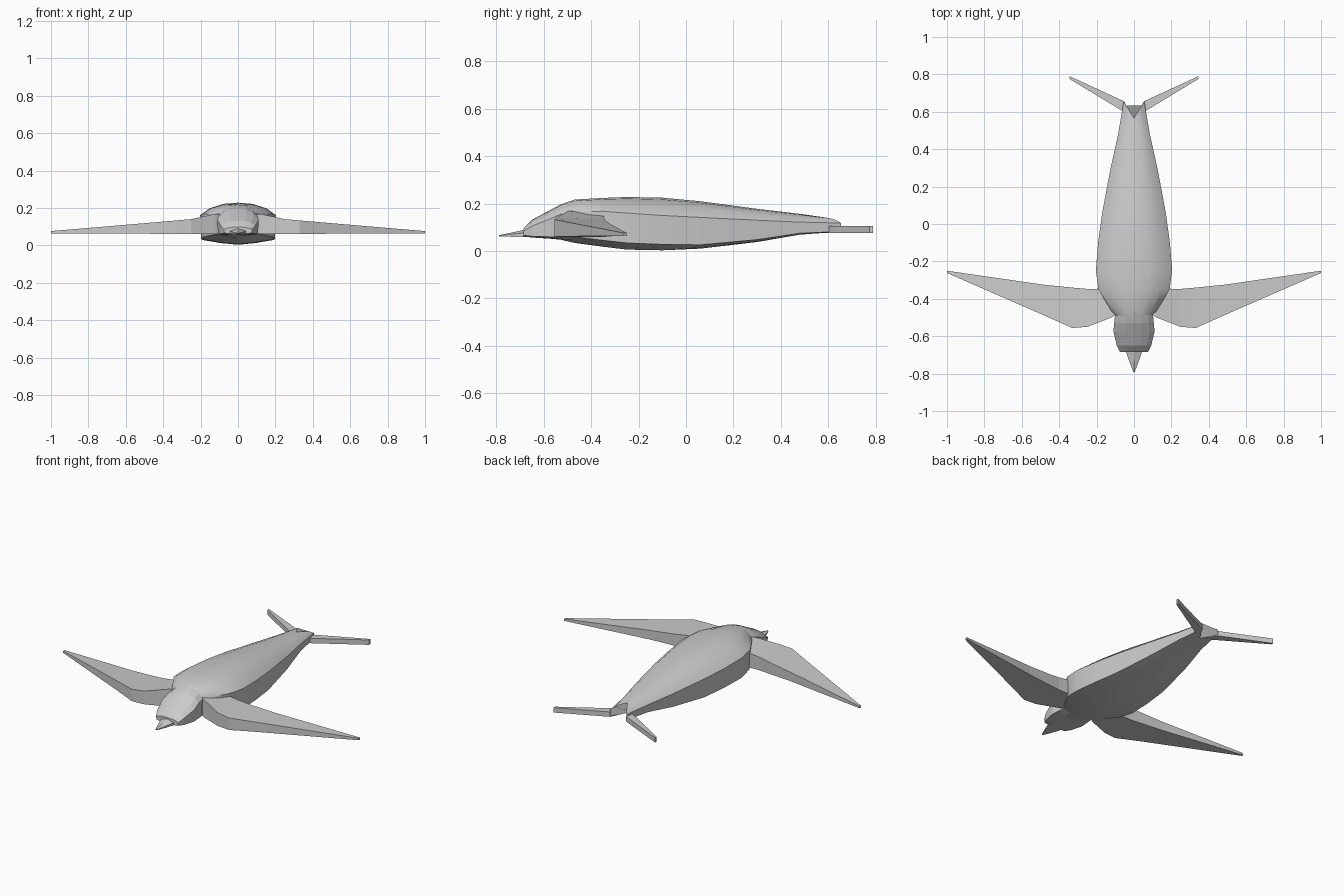
import bpy, bmesh


def finish(name, bm, angle=None, mirror=False):
    bmesh.ops.recalc_face_normals(bm, faces=bm.faces)
    me = bpy.data.meshes.new(name)
    bm.to_mesh(me)
    bm.free()
    ob = bpy.data.objects.new(name, me)
    bpy.context.collection.objects.link(ob)
    if mirror:
        ob.modifiers.new("mirror", 'MIRROR').use_clip = True
    if angle:
        bpy.context.view_layer.objects.active = ob
        ob.select_set(True)
        bpy.ops.object.shade_smooth_by_angle(angle=angle)
        ob.select_set(False)
    return ob


def loft(name, rings, angle=None):
    """Skin closed rings of equal size, capping both ends."""
    bm = bmesh.new()
    loops = [[bm.verts.new(p) for p in r] for r in rings]
    n = len(loops[0])
    for a, b in zip(loops, loops[1:]):
        for i in range(n):
            j = (i + 1) % n
            bm.faces.new((a[i], a[j], b[j], b[i]))
    bm.faces.new(loops[0])
    bm.faces.new(loops[-1])
    return finish(name, bm, angle)


def section(y, w, top, shoulder, edge, bottom, notch=0):
    """Bird cross-section: flat keel, upright sides, rounded back."""
    half = [(0.5 * w, (edge + bottom) / 2 - 0.003, y - notch / 2),
            (0.97 * w, edge, y), (w, shoulder, y),
            (0.75 * w, shoulder + (top - shoulder) * 0.55, y - notch * 0.25),
            (0.4 * w, shoulder + (top - shoulder) * 0.9, y - notch * 0.6)]
    pts = [(0, y - notch, bottom)] + [(x, yy, z) for x, z, yy in half]
    pts += [(0, y - notch, top)] + [(-x, yy, z) for x, z, yy in reversed(half)]
    return pts


# Body and forked rump
loft("body", [section(*s) for s in (
    (-0.53, 0.07, 0.195, 0.15, 0.065, 0.05),
    (-0.47, 0.118, 0.217, 0.165, 0.06, 0.034),
    (-0.35, 0.19, 0.224, 0.168, 0.045, 0.018),
    (-0.25, 0.204, 0.228, 0.16, 0.034, 0.006),
    (-0.10, 0.192, 0.225, 0.15, 0.028, 0.003),
    (0.06, 0.17, 0.21, 0.142, 0.026, 0.01),
    (0.30, 0.125, 0.178, 0.13, 0.048, 0.038),
    (0.48, 0.085, 0.157, 0.122, 0.075, 0.069),
    (0.655, 0.055, 0.142, 0.118, 0.083, 0.08, 0.09))], 0.6)

# Head, faceted
loft("head", [section(*s) for s in (
    (-0.685, 0.075, 0.098, 0.085, 0.066, 0.063),
    (-0.65, 0.092, 0.132, 0.105, 0.062, 0.058),
    (-0.575, 0.11, 0.172, 0.135, 0.06, 0.052),
    (-0.53, 0.106, 0.196, 0.155, 0.06, 0.048),
    (-0.47, 0.10, 0.217, 0.165, 0.06, 0.034))])

# Beak
loft("beak", [[(-w, y, b), (w, y, b), (w, y, m), (0, y, t), (-w, y, m)]
              for y, w, b, m, t in ((-0.66, 0.05, 0.06, 0.08, 0.095),
                                    (-0.73, 0.027, 0.06, 0.071, 0.079),
                                    (-0.79, 0.004, 0.061, 0.065, 0.067))])

# Wings: spanwise stations (x, leading y, trailing y, bottom, lead top, trail top)
WING = ((0.08, -0.475, -0.345, 0.06, 0.17, 0.16),
        (0.12, -0.50, -0.345, 0.06, 0.168, 0.157),
        (0.25, -0.55, -0.347, 0.06, 0.14, 0.14),
        (0.33, -0.556, -0.34, 0.06, 0.133, 0.13),
        (0.48, -0.489, -0.325, 0.062, 0.12, 0.117),
        (1.00, -0.262, -0.25, 0.064, 0.076, 0.076))
# Tail streamers as an outline in x, y
TAIL = ((0.03, 0.59), (0.055, 0.60), (0.344, 0.775),
        (0.344, 0.79), (0.055, 0.657), (0.03, 0.61))
for side, s in (("right", 1), ("left", -1)):
    loft(side + "_wing", [[(s * x, l, b), (s * x, t, b), (s * x, t, tt), (s * x, l, lt)]
                          for x, l, t, b, lt, tt in WING])
    loft(side + "_tail_feather", [[(s * x, y, z) for x, y in TAIL]
                                  for z in (0.076, 0.106)])
